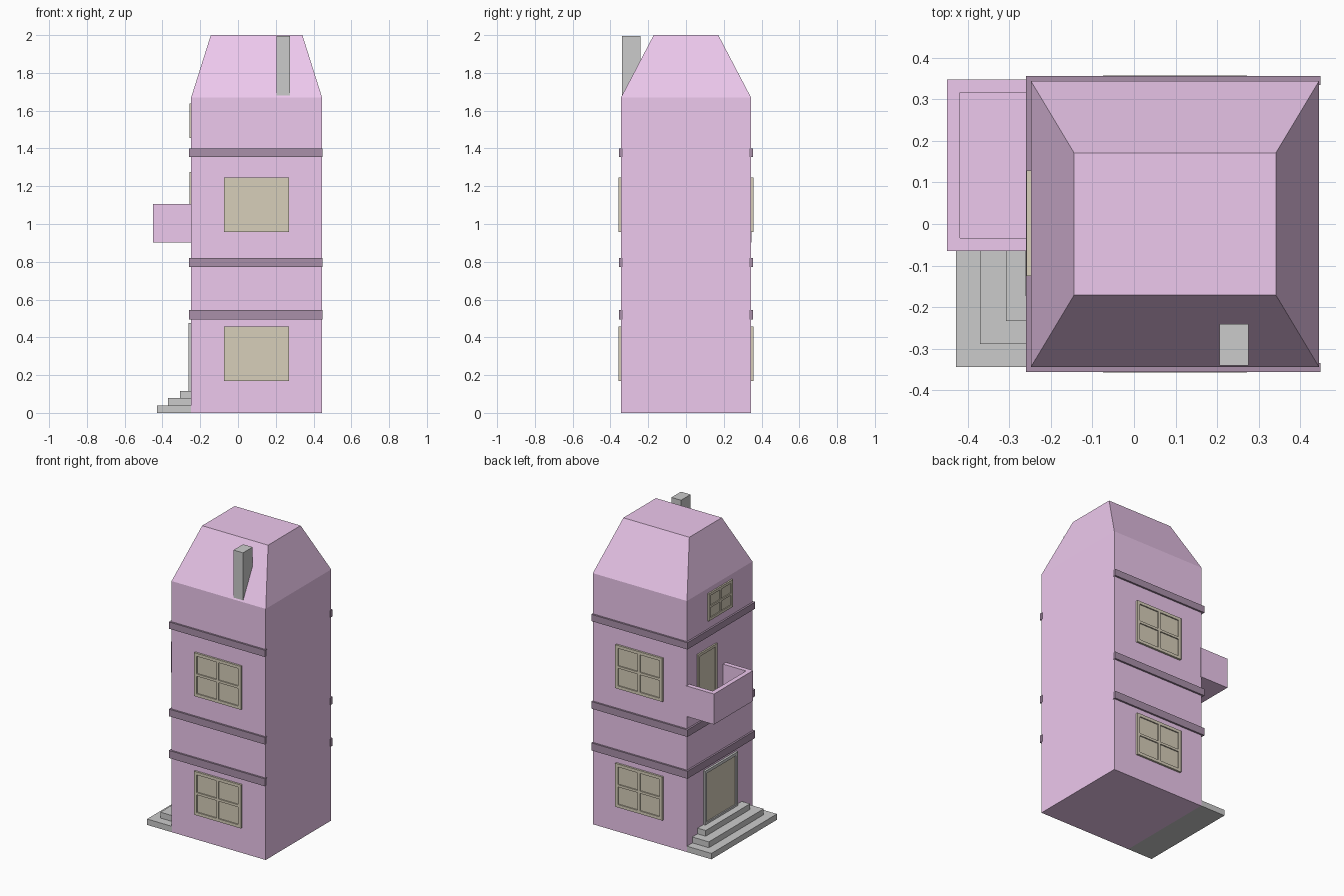
import bpy, bmesh
from itertools import product

if "Cube" in bpy.data.objects:
    bpy.data.objects.remove(bpy.data.objects["Cube"])

def material(name, rgb):
    m = bpy.data.materials.new(name)
    m.diffuse_color = (*rgb, 1)
    m.use_nodes = True
    m.node_tree.nodes["Principled BSDF"].inputs["Base Color"].default_value = m.diffuse_color
    return m

PURPLE = material("purple", (0.85, 0.58, 0.85))
DARK = material("dark_purple", (0.40, 0.28, 0.40))
OLIVE = material("olive", (0.68, 0.62, 0.49))

X0, X1, Y = -0.248, 0.445, 0.344    # wall planes of the tower
WALL = 1.67

def finish(bm, name, mat):
    bmesh.ops.recalc_face_normals(bm, faces=bm.faces)
    me = bpy.data.meshes.new(name)
    bm.to_mesh(me)
    bm.free()
    if mat:
        me.materials.append(mat)
    ob = bpy.data.objects.new(name, me)
    bpy.context.collection.objects.link(ob)
    return ob

def boxes(name, spans, mat=None):
    """One object from a list of (x0, x1, y0, y1, z0, z1) boxes."""
    bm = bmesh.new()
    for s in spans:
        vs = bmesh.ops.create_cube(bm, size=1)["verts"]
        for v in vs:
            for i in range(3):
                v.co[i] = s[2 * i] if v.co[i] < 0 else s[2 * i + 1]
    return finish(bm, name, mat)

def on_wall(side, u0, u1, d0, d1, z0, z1):
    """Box on a wall: u runs along the wall, d is the distance outward."""
    if side == "left":
        return (X0 - d1, X0 - d0, u0, u1, z0, z1)
    if side == "front":
        return (u0, u1, -Y - d1, -Y - d0, z0, z1)
    return (u0, u1, Y + d0, Y + d1, z0, z1)

def opening(name, side, u0, u1, z0, z1, depth, rim, bars, frame_mat=OLIVE):
    """Raised frame, optional cross bars and a recessed panel."""
    rects = [(u0, u0 + rim, z0, z1), (u1 - rim, u1, z0, z1),
             (u0 + rim, u1 - rim, z0, z0 + rim), (u0 + rim, u1 - rim, z1 - rim, z1)]
    if bars:
        h = rim * 0.4
        um, zm = (u0 + u1) / 2, (z0 + z1) / 2
        rects += [(um - h, um + h, z0 + rim, z1 - rim),
                  (u0 + rim, um - h, zm - h, zm + h),
                  (um + h, u1 - rim, zm - h, zm + h)]
    boxes(name + "_frame", [on_wall(side, a, b, -0.01, depth, c, d) for a, b, c, d in rects], frame_mat)
    boxes(name + "_panel", [on_wall(side, u0 + rim / 2, u1 - rim / 2, -0.01, depth * 0.4,
                                    z0 + rim / 2, z1 - rim / 2)], OLIVE)

# Tower walls with the truncated roof, as stacked rings
bm = bmesh.new()
rings = []
for x0, x1, y, z in [(X0, X1, Y, 0), (X0, X1, Y, WALL), (-0.144, 0.341, 0.171, 2.0)]:
    rings.append([bm.verts.new(p) for p in
                  [(x0, -y, z), (x1, -y, z), (x1, y, z), (x0, y, z)]])
bm.faces.new(rings[0])
bm.faces.new(rings[-1])
for lo, hi in zip(rings, rings[1:]):
    for i in range(4):
        j = (i + 1) % 4
        bm.faces.new((lo[i], lo[j], hi[j], hi[i]))
finish(bm, "tower_walls_and_roof", PURPLE)

# Trim bands wrap the front, left and back walls
for n, (z0, z1) in enumerate([(0.495, 0.545), (0.773, 0.820), (1.355, 1.400)]):
    boxes(f"trim_band_{n + 1}", [
        (-0.26, 0.448, -0.356, -Y + 0.01, z0, z1),
        (-0.26, 0.448, Y - 0.01, 0.356, z0, z1),
        (-0.26, X0 + 0.01, -Y + 0.01, Y - 0.01, z0, z1)], DARK)

# Large windows on two floors, front and back
for side, (floor, z) in product(("front", "back"), (("lower", 0.168), ("upper", 0.957))):
    opening(f"{side}_{floor}_window", side, -0.075, 0.271, z, z + 0.289, 0.013, 0.02, True)

# Left side: attic window, balcony door and entrance
opening("attic_window", "left", -0.125, 0.128, 1.455, 1.637, 0.010, 0.018, True)
opening("balcony_door", "left", 0.038, 0.240, 0.93, 1.275, 0.010, 0.018, False)
opening("entrance_door", "left", -0.172, 0.172, 0.11, 0.475, 0.014, 0.02, False, None)

# Balcony with floor and three parapet walls
bx, b0, b1, t = -0.449, -0.065, 0.347, 0.031
boxes("balcony", [
    (bx, X0 + 0.01, b0, b1, 0.903, 0.935),
    (bx, bx + t, b0, b1, 0.935, 1.106),
    (bx + t, X0 + 0.01, b0, b0 + t, 0.935, 1.106),
    (bx + t, X0 + 0.01, b1 - t, b1, 0.935, 1.106)], PURPLE)

# Entrance steps
for n, (x, y, z) in enumerate([(-0.428, 0.344, 0), (-0.370, 0.288, 0.04), (-0.308, 0.233, 0.078)]):
    boxes(f"step_{n + 1}", [(x, X0 + 0.005, -y, y, z, z + 0.039)])

# Chimney
boxes("chimney", [(0.205, 0.275, -0.340, -0.240, 1.68, 1.996)])
